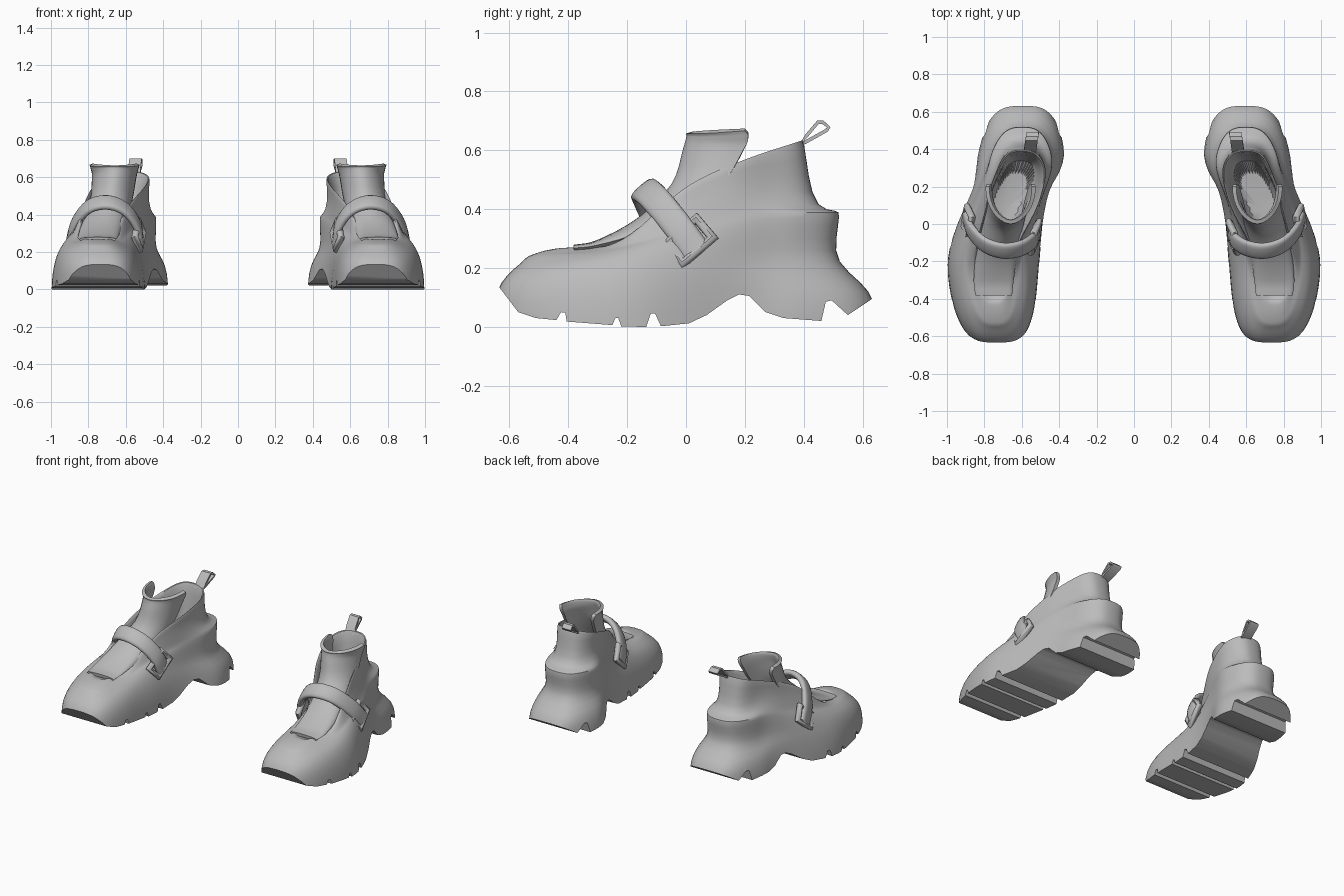
import bpy, bmesh, math
from mathutils import Vector

if "Cube" in bpy.data.objects:
    bpy.data.objects.remove(bpy.data.objects["Cube"])

grey = bpy.data.materials.new("grey")
grey.diffuse_color = (0.5, 0.5, 0.5, 1)
grey.use_nodes = True
grey.node_tree.nodes["Principled BSDF"].inputs["Base Color"].default_value = grey.diffuse_color


def interp(knots, t):
    """Smooth interpolation through (t, value) knots."""
    if t <= knots[0][0]:
        return knots[0][1]
    for i in range(len(knots) - 1):
        (a, va), (b, vb) = knots[i], knots[i + 1]
        if t <= b:
            def slope(j):
                lo, hi = knots[max(j - 1, 0)], knots[min(j + 1, len(knots) - 1)]
                return (hi[1] - lo[1]) / (hi[0] - lo[0])
            h, s = b - a, (t - a) / (b - a)
            return ((2*s**3 - 3*s*s + 1) * va + (s**3 - 2*s*s + s) * h * slope(i)
                    + (3*s*s - 2*s**3) * vb + (s**3 - s*s) * h * slope(i + 1))
    return knots[-1][1]


def make(name, rows, ring=True, caps=True):
    """Loft rows of points into a mesh object."""
    bm = bmesh.new()
    vs = [[bm.verts.new(p) for p in r] for r in rows]
    n = len(rows[0])
    for a, b in zip(vs, vs[1:]):
        for j in range(n if ring else n - 1):
            k = (j + 1) % n
            bm.faces.new((a[j], a[k], b[k], b[j]))
    if caps:
        bm.faces.new(vs[0])
        bm.faces.new(vs[-1])
    bmesh.ops.recalc_face_normals(bm, faces=bm.faces)
    me = bpy.data.meshes.new(name)
    bm.to_mesh(me)
    bm.free()
    ob = bpy.data.objects.new(name, me)
    bpy.context.collection.objects.link(ob)
    me.materials.append(grey)
    return ob


def finish(ob, angle=35):
    """Apply modifiers, shade, and add the mirrored twin."""
    dg = bpy.context.evaluated_depsgraph_get()
    me = bpy.data.meshes.new_from_object(ob.evaluated_get(dg))
    ob.modifiers.clear()
    ob.data = me
    bpy.ops.object.select_all(action='DESELECT')
    ob.select_set(True)
    bpy.context.view_layer.objects.active = ob
    bpy.ops.object.shade_smooth_by_angle(angle=math.radians(angle))
    twin = ob.copy()
    twin.data = ob.data.copy()
    for v in twin.data.vertices:
        v.co.x *= -1
    twin.data.flip_normals()
    twin.name = ob.name + "_left"
    bpy.context.collection.objects.link(twin)


# Curved centre line of the foot, with the ankle leaning inwards
SPINE = [(-.63, .735), (-.4, .75), (-.2, .752), (0, .72), (.15, .67), (.32, .61), (.64, .594)]


def centre(y, z):
    lean = min(max((z - .25) / .3, 0), 1) * max(0, 1 - abs(y - .05) / .35)
    return interp(SPINE, y) - .045 * lean


# Shoe body: front y, back y, five heights front to back, half widths at ball, arch, heel
RINGS = [
    (-.645, .648, -.12, -.12, -.12, -.12, -.12, .25, .215, .252),
    (-.645, .648, .0, .0, .0, .0, .0, .25, .215, .252),
    (-.655, .645, .09, .09, .09, .09, .09, .244, .207, .246),
    (-.63, .60, .155, .165, .17, .165, .15, .227, .20, .226),
    (-.585, .508, .198, .215, .23, .22, .22, .203, .188, .197),
    (-.56, .51, .218, .238, .28, .30, .30, .18, .182, .198),
    (-.545, .525, .235, .255, .32, .375, .388, .157, .172, .198),
    (-.53, .515, .243, .26, .325, .385, .395, .147, .166, .193),
    (-.51, .443, .250, .267, .37, .425, .40, .13, .158, .165),
    (-.48, .416, .260, .278, .42, .505, .51, .115, .147, .152),
    (-.43, .402, .268, .29, .47, .566, .635, .108, .150, .172),
    (-.42, .390, .268, .29, .47, .568, .64, .10, .142, .160),
    (-.38, .375, .25, .275, .43, .52, .59, .088, .126, .138),
    (-.28, .36, .23, .25, .32, .33, .35, .07, .11, .125),
    (-.18, .33, .21, .21, .21, .21, .21, .06, .095, .11),
]
N = 56
rows = []
for r, (yf, yb, *v) in enumerate(RINGS):
    pc, ps = (.70, .66) if r < 4 else (.76, .72)
    row = []
    for i in range(N):
        t = 2 * math.pi * i / N
        c, s = math.cos(t), math.sin(t)
        u = .5 - .5 * math.copysign(abs(c) ** pc, c)
        y = yf + (yb - yf) * u
        z = interp([(k / 4, v[k]) for k in range(5)], u)
        w = interp([(-.15, v[5]), (.15, v[6]), (.36, v[7])], y)
        row.append((centre(y, z) + w * math.copysign(abs(s) ** ps, s), y, z))
    rows.append(row)
body = make("shoe_body", rows)
sub = body.modifiers.new("smooth", 'SUBSURF')
sub.levels = sub.render_levels = 1

# Tread cutter: toe bevel, grooves, arch and heel notch in side profile
TREAD = [(-.9, -.3), (-.9, .46), (-.635, .135), (-.57, .05), (-.51, .03), (-.44, .023),
         (-.425, .05), (-.41, .048), (-.405, .018), (-.25, .006), (-.24, .03), (-.23, .03),
         (-.22, .001), (-.135, .0), (-.12, .045), (-.105, .045), (-.085, .002), (.01, .012),
         (.07, .04), (.14, .09), (.18, .11), (.215, .105), (.27, .05), (.33, .03), (.46, .02),
         (.475, .085), (.495, .09), (.55, .04), (.635, .097), (.9, .2), (.9, -.3)]
cutter = make("tread_cutter", [[(x, y, z) for y, z in TREAD] for x in (.1, 1.3)])
cutter.hide_render = True
cut = body.modifiers.new("tread", 'BOOLEAN')
cut.object, cut.operation, cut.solver = cutter, 'DIFFERENCE', 'EXACT'
finish(body)
bpy.data.objects.remove(cutter)

# Tongue: centre x, y, z, half width, sweep back, drop at the sides
TONGUE = [(.75, -.38, .268, .09, 0, .008), (.75, -.30, .284, .098, 0, .012),
          (.73, -.16, .36, .10, .03, .03), (.682, -.04, .48, .102, .14, .02),
          (.662, 0, .60, .108, .195, 0), (.66, .012, .645, .118, .2, -.005),
          (.66, .01, .66, .124, .19, -.01)]
rows = []
for i in range(25):
    k = i / 4
    x, y, z, w, back, drop = [interp([(j, r[c]) for j, r in enumerate(TONGUE)], k) for c in range(6)]
    rows.append([(x + w * math.sin(s * math.pi / 2), y + back * abs(s) ** 1.7, z - drop * s * s)
                 for s in [j / 8 - 1 for j in range(17)]])
tongue = make("tongue", rows, ring=False, caps=False)
sol = tongue.modifiers.new("thickness", 'SOLIDIFY')
sol.thickness, sol.offset = .022, 0
finish(tongue, 50)

# Strap: rounded band swept over the instep
PATH = [(.522, -.05, .25), (.54, -.09, .345), (.605, -.13, .43), (.70, -.143, .465),
        (.80, -.11, .44), (.872, -.035, .35), (.898, .035, .255)]
ACROSS = Vector((0, .76, .65))


def path(k):
    return Vector([interp([(j, p[c]) for j, p in enumerate(PATH)], k) for c in range(3)])


rows = []
for i in range(31):
    k = i / 5
    tangent = (path(min(k + .05, 6)) - path(max(k - .05, 0))).normalized()
    across = (ACROSS - tangent * ACROSS.dot(tangent)).normalized()
    out = tangent.cross(across)
    row = []
    for j in range(16):
        c, s = math.cos(j * math.pi / 8), math.sin(j * math.pi / 8)
        row.append(path(k) + across * .05 * math.copysign(abs(c) ** .7, c)
                   + out * .02 * math.copysign(abs(s) ** .7, s))
    rows.append(row)
finish(make("strap", rows), 50)

# Buckles: rectangular frames at both strap ends
for name, x, y, side in (("outer_buckle", .887, .012, 1), ("inner_buckle", .53, -.07, -1)):
    mid = Vector((x, y, .291))
    down = Vector((side * .3, .65, -.76)).normalized()
    along = Vector((-.12, .76, .65)).normalized()
    out = down.cross(along).normalized()
    rows = []
    for a, b in ((-1, -1), (1, -1), (1, 1), (-1, 1), (-1, -1)):
        corner = mid + along * a * .068 + down * b * .045
        spoke = (along * a + down * b) * .015
        rows.append([corner + spoke * math.cos(j * math.pi / 4) + out * .02 * math.sin(j * math.pi / 4)
                     for j in range(8)])
    ob = make(name, rows, caps=False)
    bm = bmesh.new()
    bm.from_mesh(ob.data)
    bmesh.ops.remove_doubles(bm, verts=bm.verts, dist=.0001)
    bmesh.ops.recalc_face_normals(bm, faces=bm.faces)
    bm.to_mesh(ob.data)
    bm.free()
    finish(ob, 50)

# Pull tab: folded ribbon loop at the heel
LOOP = [(.385, .615), (.41, .65), (.448, .695), (.465, .695), (.485, .678), (.478, .668), (.41, .63)]
tab = make("pull_tab", [[(x + (y - .4) * -.15, y, z) for y, z in LOOP] for x in (.522, .588)], caps=False)
sol = tab.modifiers.new("thickness", 'SOLIDIFY')
sol.thickness, sol.offset = .012, 0
finish(tab)
